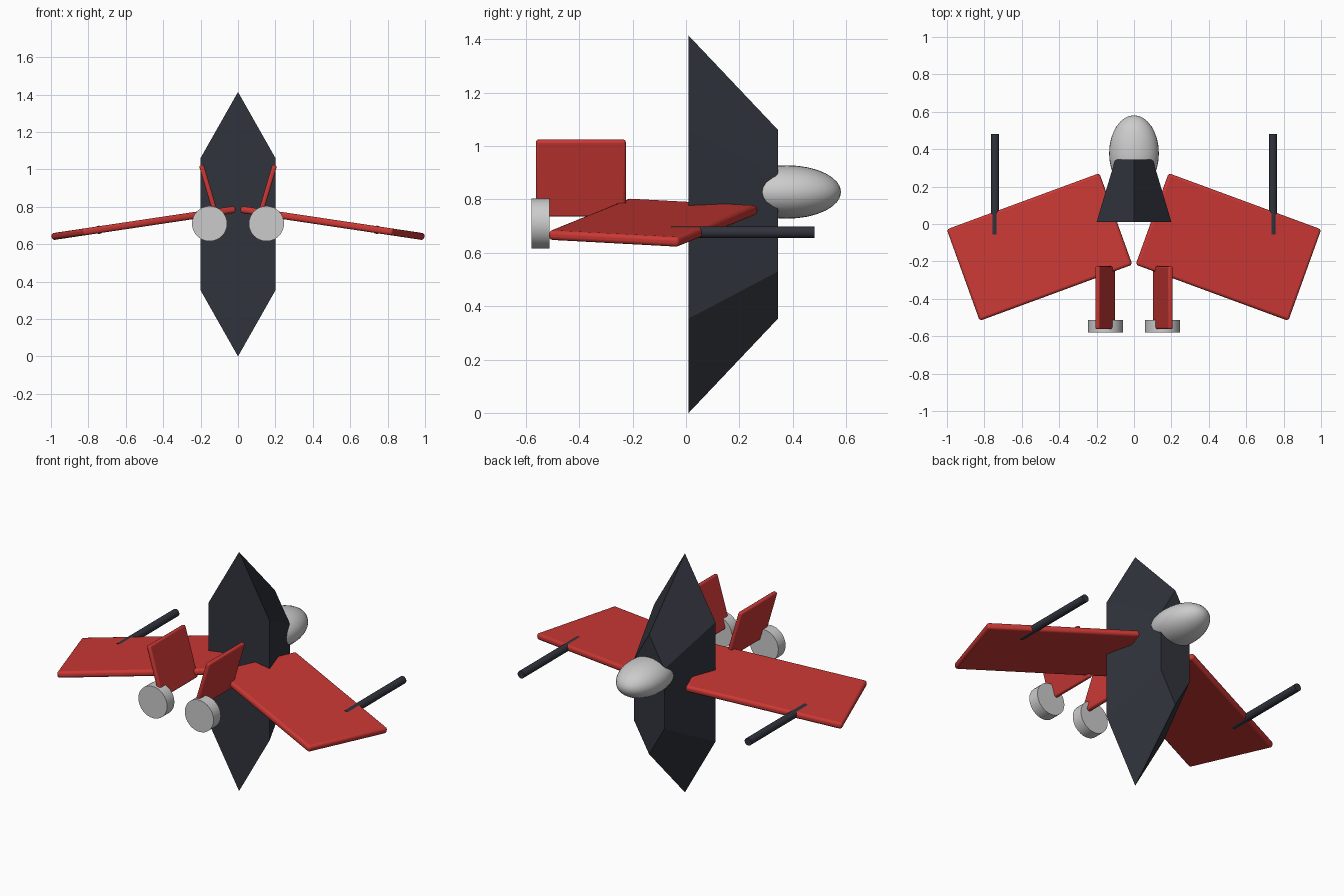
import bpy, bmesh
from math import radians, sin, cos, pi
from mathutils import Matrix, Vector

if "Cube" in bpy.data.objects:
    bpy.data.objects.remove(bpy.data.objects["Cube"])


def material(name, rgb):
    m = bpy.data.materials.new(name)
    m.diffuse_color = (*rgb, 1)
    m.use_nodes = True
    m.node_tree.nodes["Principled BSDF"].inputs["Base Color"].default_value = m.diffuse_color
    return m


RED = material("red_paint", (0.60, 0.04, 0.035))
DARK = material("dark_metal", (0.03, 0.033, 0.045))


def finish(name, bm, matrix, mat=None, smooth=False, bevel=0):
    bmesh.ops.recalc_face_normals(bm, faces=bm.faces)
    me = bpy.data.meshes.new(name)
    bm.to_mesh(me)
    bm.free()
    ob = bpy.data.objects.new(name, me)
    bpy.context.collection.objects.link(ob)
    ob.matrix_world = matrix
    if mat:
        me.materials.append(mat)
    if bevel:
        b = ob.modifiers.new("rounded_edges", 'BEVEL')
        b.width, b.segments = bevel, 3
    if smooth:
        bpy.context.view_layer.objects.active = ob
        ob.select_set(True)
        bpy.ops.object.shade_smooth_by_angle(angle=radians(35))
        ob.select_set(False)
    return ob


def box(name, size, matrix, bevel):
    bm = bmesh.new()
    bmesh.ops.create_cube(bm, size=1)
    bmesh.ops.scale(bm, vec=Vector(size), verts=bm.verts)
    return finish(name, bm, matrix, RED, True, bevel)


def rod(name, radius, y0, y1, x, z, mat=None):
    bm = bmesh.new()
    bmesh.ops.create_cone(bm, cap_ends=True, segments=32,
                          radius1=radius, radius2=radius, depth=y1 - y0)
    m = Matrix.Translation((x, (y0 + y1) / 2, z)) @ Matrix.Rotation(pi / 2, 4, 'X')
    return finish(name, bm, m, mat, True)


# Fuselage: flattened six-sided frustum tapering towards +y
bm = bmesh.new()
rings = []
for y, r in ((0.01, 0.707), (0.345, 0.3535)):
    rings.append([bm.verts.new((r * 0.327 * sin(i * pi / 3), y, r * cos(i * pi / 3)))
                  for i in range(6)])
for ring in rings:
    bm.faces.new(ring)
for i in range(6):
    j = (i + 1) % 6
    bm.faces.new((rings[0][i], rings[0][j], rings[1][j], rings[1][i]))
finish("fuselage", bm, Matrix.Translation((0, 0, 0.707)), DARK)

# Egg-shaped nose
bm = bmesh.new()
bmesh.ops.create_uvsphere(bm, u_segments=32, v_segments=16, radius=1)
bmesh.ops.scale(bm, vec=Vector((0.133, 0.1, 0.203)), verts=bm.verts)
finish("nose", bm, Matrix.Translation((0, 0.378, 0.828)) @ Matrix.Rotation(pi / 2, 4, 'X'),
       None, True)

# Mirrored parts
for side, s in (("left", -1), ("right", 1)):
    # Swept, drooping wing
    box(side + "_wing", (0.877, 0.52, 0.037),
        Matrix.Translation((s * 0.505, -0.123, 0.713))
        @ Matrix.Rotation(s * radians(8.5), 4, 'Y')
        @ Matrix.Rotation(-s * radians(20), 4, 'Z'), 0.014)
    # Outward leaning tail fin
    box(side + "_tail_fin", (0.026, 0.337, 0.3),
        Matrix.Translation((s * 0.154, -0.394, 0.88))
        @ Matrix.Rotation(s * radians(16.5), 4, 'Y'), 0.01)
    # Gun barrel and engine disc
    rod(side + "_barrel", 0.022, -0.056, 0.481, s * 0.743, 0.677, DARK)
    rod(side + "_engine", 0.094, -0.58, -0.512, s * 0.152, 0.71)
